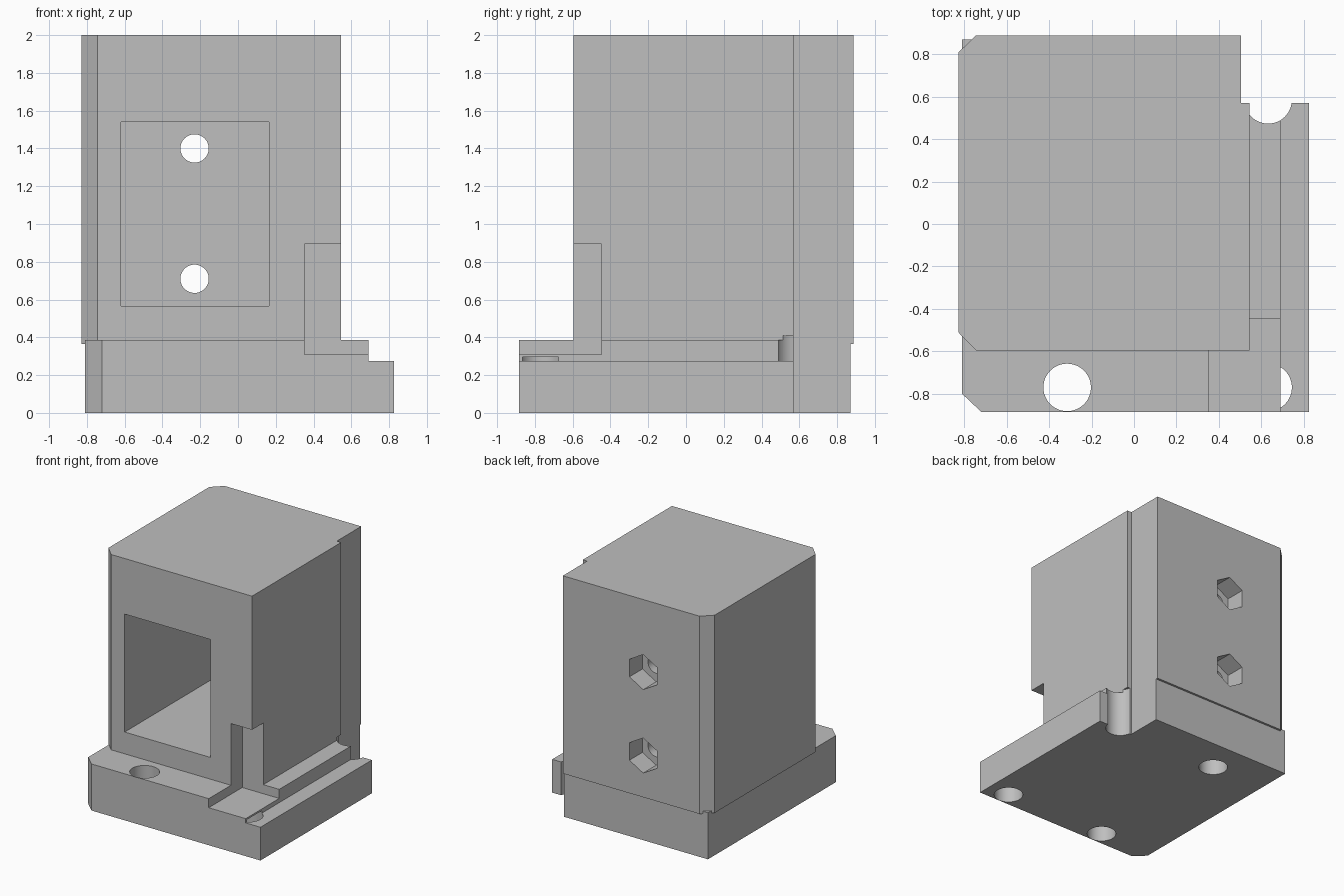
import bpy, bmesh, math
from mathutils import Matrix

cube = bpy.data.objects.get("Cube")
if cube:
    bpy.data.objects.remove(cube, do_unlink=True)

grey = bpy.data.materials.new("plain grey")
grey.use_nodes = True
GREY = (0.52, 0.52, 0.52, 1)
grey.diffuse_color = GREY
grey.node_tree.nodes["Principled BSDF"].inputs["Base Color"].default_value = GREY


def finish(name, bm):
    bmesh.ops.recalc_face_normals(bm, faces=bm.faces)
    mesh = bpy.data.meshes.new(name)
    bm.to_mesh(mesh)
    bm.free()
    mesh.materials.append(grey)
    ob = bpy.data.objects.new(name, mesh)
    bpy.context.collection.objects.link(ob)
    return ob


def prism(name, outline, z0, z1):
    """Extrude a plan outline from z0 up to z1."""
    bm = bmesh.new()
    face = bm.faces.new([bm.verts.new((x, y, z0)) for x, y in outline])
    ext = bmesh.ops.extrude_face_region(bm, geom=[face])
    top = [g for g in ext["geom"] if isinstance(g, bmesh.types.BMVert)]
    bmesh.ops.translate(bm, verts=top, vec=(0, 0, z1 - z0))
    return finish(name, bm)


def box(name, x0, x1, y0, y1, z0, z1):
    return prism(name, [(x0, y0), (x1, y0), (x1, y1), (x0, y1)], z0, z1)


def rod(name, centre, radius, depth, along_y=False, sides=48):
    """Round or polygonal bar centred on a point."""
    bm = bmesh.new()
    m = Matrix.Translation(centre)
    if along_y:
        m = m @ Matrix.Rotation(math.pi / 2, 4, 'X')
    bmesh.ops.create_cone(bm, cap_ends=True, segments=sides, radius1=radius,
                          radius2=radius, depth=depth, matrix=m)
    return finish(name, bm)


def combine(target, other, operation):
    other.hide_render = True
    bpy.context.view_layer.objects.active = target
    mod = target.modifiers.new("combine", 'BOOLEAN')
    mod.operation, mod.solver, mod.object = operation, 'EXACT', other
    bpy.ops.object.modifier_apply(modifier=mod.name)
    bpy.data.objects.remove(other, do_unlink=True)


# Base slab with a clipped front corner and a relieved back corner
BACK, SIDE = 0.57, 0.505
body = prism("mounting_block",
             [(-0.72, -0.885), (0.825, -0.885), (0.825, BACK), (SIDE, BACK),
              (SIDE, 0.87), (-0.81, 0.87), (-0.81, -0.8)], 0, 0.385)
combine(body, box("side_ledge_cut", 0.69, 1, -1, 1, 0.275, 0.6), 'DIFFERENCE')

# Tower with clipped left corners and a stepped right side
tower = prism("tower",
              [(-0.745, -0.595), (0.545, -0.595), (0.545, BACK), (SIDE, BACK),
               (SIDE, 0.888), (-0.745, 0.888), (-0.828, 0.808), (-0.828, -0.51)],
              0.365, 2)
combine(body, tower, 'UNION')

# Front corner relief, deep front window
combine(body, box("corner_relief", 0.352, 1, -1, -0.447, 0.31, 0.895), 'DIFFERENCE')
combine(body, box("window", -0.62, 0.165, -1, 0.6, 0.565, 1.54), 'DIFFERENCE')

# Bolt holes with hexagonal nut pockets in the back wall
for z in (0.71, 1.4):
    combine(body, rod("bolt_hole", (-0.23, 0.75, z), 0.075, 0.6, True), 'DIFFERENCE')
    combine(body, rod("nut_pocket", (-0.23, 0.888, z), 0.145, 0.34, True, 6), 'DIFFERENCE')

# Vertical holes in the base: through, two blind, and the open corner scallop
for x, y, top in ((-0.315, -0.77, 0.5), (0.632, -0.77, 0.295),
                  (-0.315, 0.585, 0.295), (0.632, 0.585, 0.41)):
    combine(body, rod("base_hole", (x, y, top - 0.5), 0.112, 1), 'DIFFERENCE')

# Smooth hole walls, crisp edges elsewhere
bpy.ops.object.select_all(action='DESELECT')
body.select_set(True)
bpy.context.view_layer.objects.active = body
bpy.ops.object.shade_smooth_by_angle(angle=math.radians(30))
